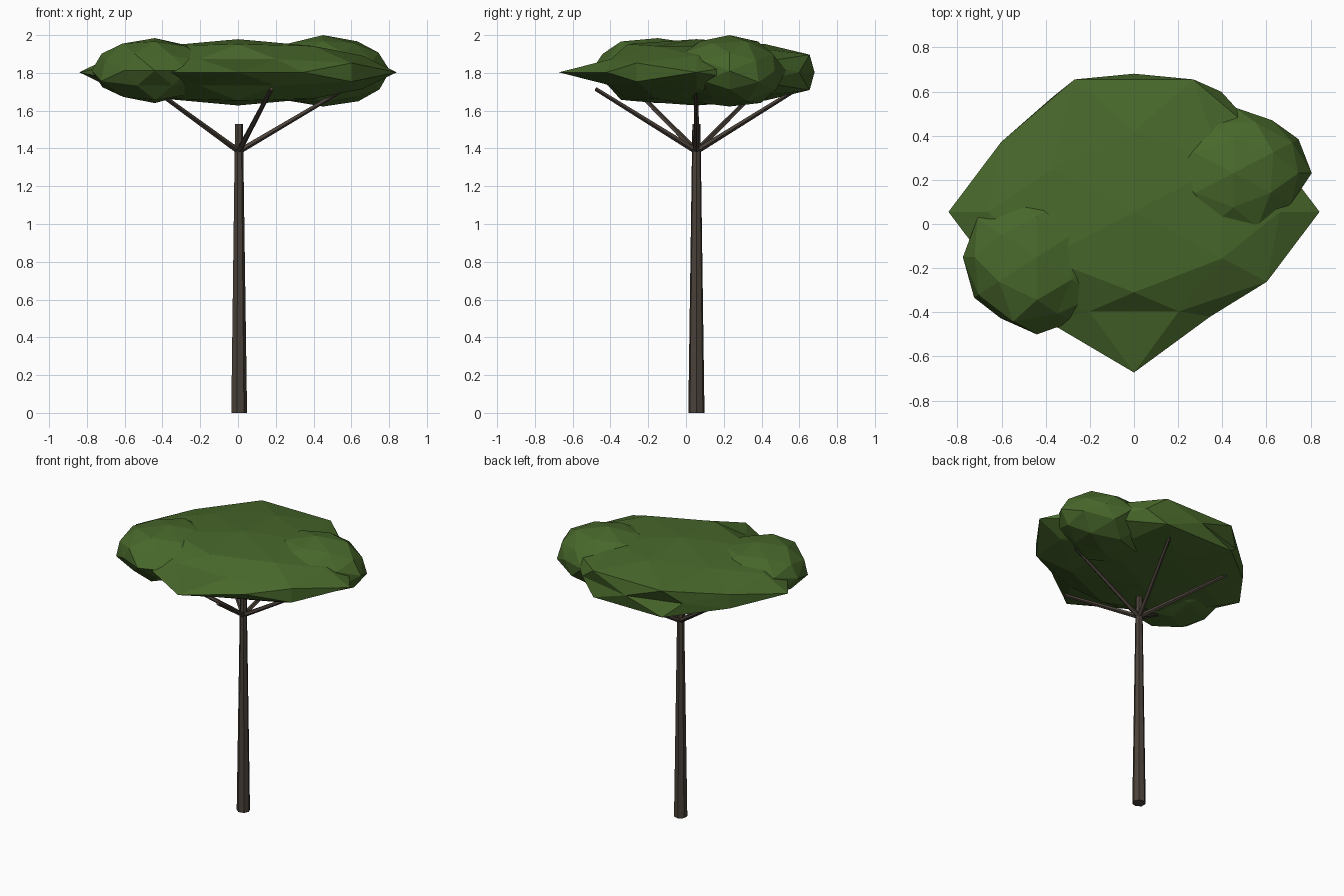
import bpy, bmesh, random
from math import sin, cos, radians
from mathutils import Vector

if "Cube" in bpy.data.objects:
    bpy.data.objects.remove(bpy.data.objects["Cube"])

random.seed(11)


def material(name, rgb):
    m = bpy.data.materials.new(name)
    m.diffuse_color = (*rgb, 1)
    m.use_nodes = True
    m.node_tree.nodes["Principled BSDF"].inputs["Base Color"].default_value = m.diffuse_color
    return m


bark = material("bark", (0.07, 0.054, 0.042))
leaf = material("leaf", (0.065, 0.138, 0.024))


def finish(name, bm, mat):
    bmesh.ops.recalc_face_normals(bm, faces=bm.faces)
    me = bpy.data.meshes.new(name)
    bm.to_mesh(me)
    bm.free()
    me.materials.append(mat)
    ob = bpy.data.objects.new(name, me)
    bpy.context.collection.objects.link(ob)
    return ob


def limb(name, a, b, r1, r2, sides):
    """Tapered flat-sided rod from a to b."""
    a, b = Vector(a), Vector(b)
    d = b - a
    bm = bmesh.new()
    bmesh.ops.create_cone(bm, cap_ends=True, segments=sides, radius1=r1,
                          radius2=r2, depth=d.length)
    q = Vector((0, 0, 1)).rotation_difference(d)
    for v in bm.verts:
        # swap axes so that a corner of the rod lies on +x
        x, y, z = v.co
        v.co = q @ Vector((y, x, z)) + (a + b) / 2
    return finish(name, bm, bark)


def ball_directions():
    """The 42 corners of a once-divided icosahedron."""
    dirs = set()
    for base in ((0, .526, .851), (1, 0, 0), (.5, .309, .809)):
        for k in range(3):
            c = base[k:] + base[:k]
            for sx in (1, -1):
                for sy in (1, -1):
                    for sz in (1, -1):
                        dirs.add((c[0] * sx + 0.0, c[1] * sy + 0.0, c[2] * sz + 0.0))
    return sorted(dirs)


def clump(name, centre, radii, shape):
    """Faceted leaf clump; shape(direction) gives the lumpiness."""
    bm = bmesh.new()
    for d in ball_directions():
        bm.verts.new(d)
    bmesh.ops.convex_hull(bm, input=bm.verts)
    for v in bm.verts:
        f = shape(v.co)
        v.co = Vector([centre[i] + radii[i] * v.co[i] * f for i in range(3)])
    return finish(name, bm, leaf)


def crown_shape(d):
    x, y, z = abs(d.x), d.y, abs(d.z)
    if x > .99:
        return 1.05                        # side tips
    if y < -.99:
        return 1.07                        # front tip
    if y > .99:
        return .92                         # blunt back
    if z < .01:                            # four flat corners
        if y > 0:
            return .94 if d.x > 0 else .89
        return .82 if d.x > 0 else .88
    if abs(abs(y) - .809) < .01:
        return 1.09 if y > 0 else .82      # thick back, thin front
    if abs(x - .809) < .01:
        return .93
    if abs(z - .809) < .01:
        return .93 if d.x < 0 < y else 1.0
    return 1.02 if x < .01 else .97


def rough(d):
    return random.uniform(.90, 1.06) if max(map(abs, d)) < .99 else 1.0


# Trunk and five evenly spread branches
X, Y = 0.004, 0.055
limb("trunk", (X, Y, 0), (X, Y, 1.53), .044, .022, 7)
for i in range(5):
    a = radians(72 * i)
    limb(f"branch_{i + 1}", (X, Y, 1.385),
         (X + .56 * cos(a), Y + .56 * sin(a), 1.715), .016, .011, 5)

# Flat crown with two side clumps
clump("crown", (0, Y, 1.803), (.80, .68, .172), crown_shape)
clump("left_clump", (-.44, -.15, 1.812), (.335, .35, .172), rough)
clump("right_clump", (.45, .23, 1.811), (.355, .30, .189), rough)
